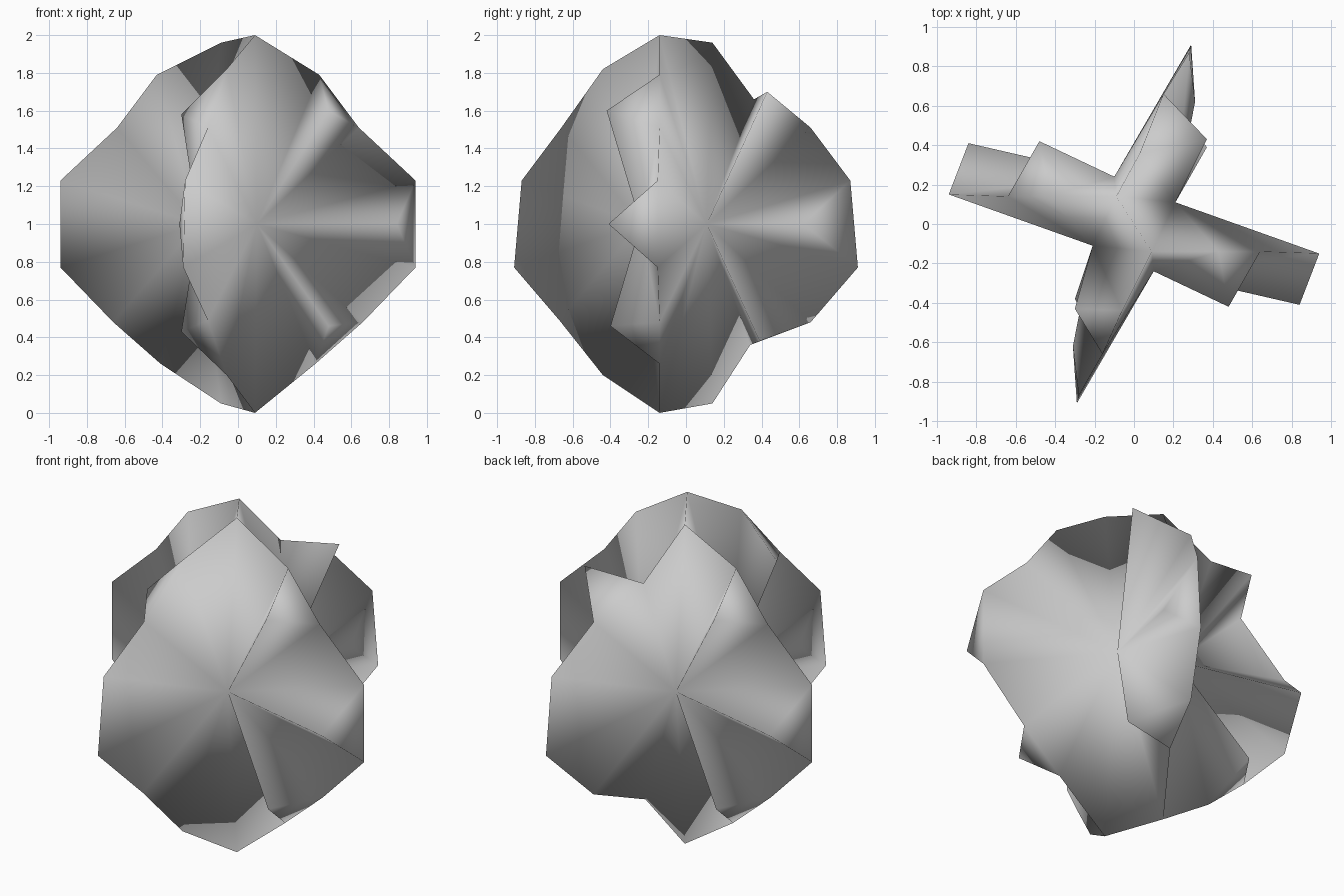
import bpy, bmesh

if "Cube" in bpy.data.objects:
    bpy.data.objects.remove(bpy.data.objects["Cube"])

bm = bmesh.new()


def vert(p):
    return bm.verts.new(p)


def turn(points):
    # half turn about z
    return [(-x, -y, z) for x, y, z in points]


# crest ends at top and bottom, shared by neighbouring fins
top_s, top_n = vert((0.09, -0.14, 2.0)), vert((-0.09, 0.14, 1.96))
low_s, low_n = vert((0.09, -0.14, 0.0)), vert((-0.09, 0.14, 0.05))

# rim and lobe tips of the right fin, from top to bottom
x_rim = [(0.43, -0.14, 1.79), (0.64, -0.14, 1.51), (0.94, -0.15, 1.23),
         (0.94, -0.15, 0.77), (0.66, -0.14, 0.48), (0.41, -0.14, 0.26)]
x_lobes = [(0.48, -0.42, 1.60), (0.84, -0.41, 1.0), (0.48, -0.40, 0.46)]

# front and back fins differ a little
f_rim = [(-0.06, -0.44, 1.82), (-0.16, -0.66, 1.51), (-0.28, -0.87, 1.23),
         (-0.29, -0.91, 0.77), (-0.16, -0.67, 0.49), (-0.06, -0.44, 0.20)]
f_lobes = [(-0.30, -0.43, 1.58), (-0.31, -0.62, 1.0), (-0.30, -0.38, 0.43)]
b_rim = [(0.03, 0.36, 1.66), (0.15, 0.66, 1.51), (0.28, 0.87, 1.23),
         (0.29, 0.91, 0.77), (0.15, 0.66, 0.48), (0.03, 0.34, 0.36)]
b_lobes = [(0.37, 0.43, 1.70), (0.31, 0.62, 1.0), (0.37, 0.39, 0.38)]


def fin(rim, lobes):
    # returns the plain rim and the rim with lobe tips, and closes the tips
    r = [vert(p) for p in rim]
    q = [vert(p) for p in lobes]
    lobed = []
    for i in range(3):
        a, b = r[2 * i], r[2 * i + 1]
        lobed += [a, q[i], b]
        bm.faces.new((a, q[i], b))
    return r, lobed


right, right_lobed = fin(x_rim, x_lobes)
left, left_lobed = fin(turn(x_rim), turn(x_lobes))
front, front_lobed = fin(f_rim, f_lobes)
back, back_lobed = fin(b_rim, b_lobes)


def valley(hub, loop):
    # fan between two fins
    h = vert(hub)
    for a, b in zip(loop, loop[1:] + loop[:1]):
        bm.faces.new((h, a, b))


valley((0.10, -0.24, 1), [top_s] + right_lobed + [low_s] + front[::-1])
valley((-0.10, 0.24, 1), [top_n] + left_lobed + [low_n] + back[::-1])
valley((0.21, 0.11, 1), [top_s] + right + [low_s, low_n] + back_lobed[::-1] + [top_n])
valley((-0.21, -0.11, 1), [top_n] + left + [low_n, low_s] + front_lobed[::-1] + [top_s])

bmesh.ops.recalc_face_normals(bm, faces=bm.faces[:])
for f in bm.faces:
    f.smooth = True
me = bpy.data.meshes.new("finned_rock")
bm.to_mesh(me)
bm.free()
ob = bpy.data.objects.new("finned_rock", me)
bpy.context.collection.objects.link(ob)
